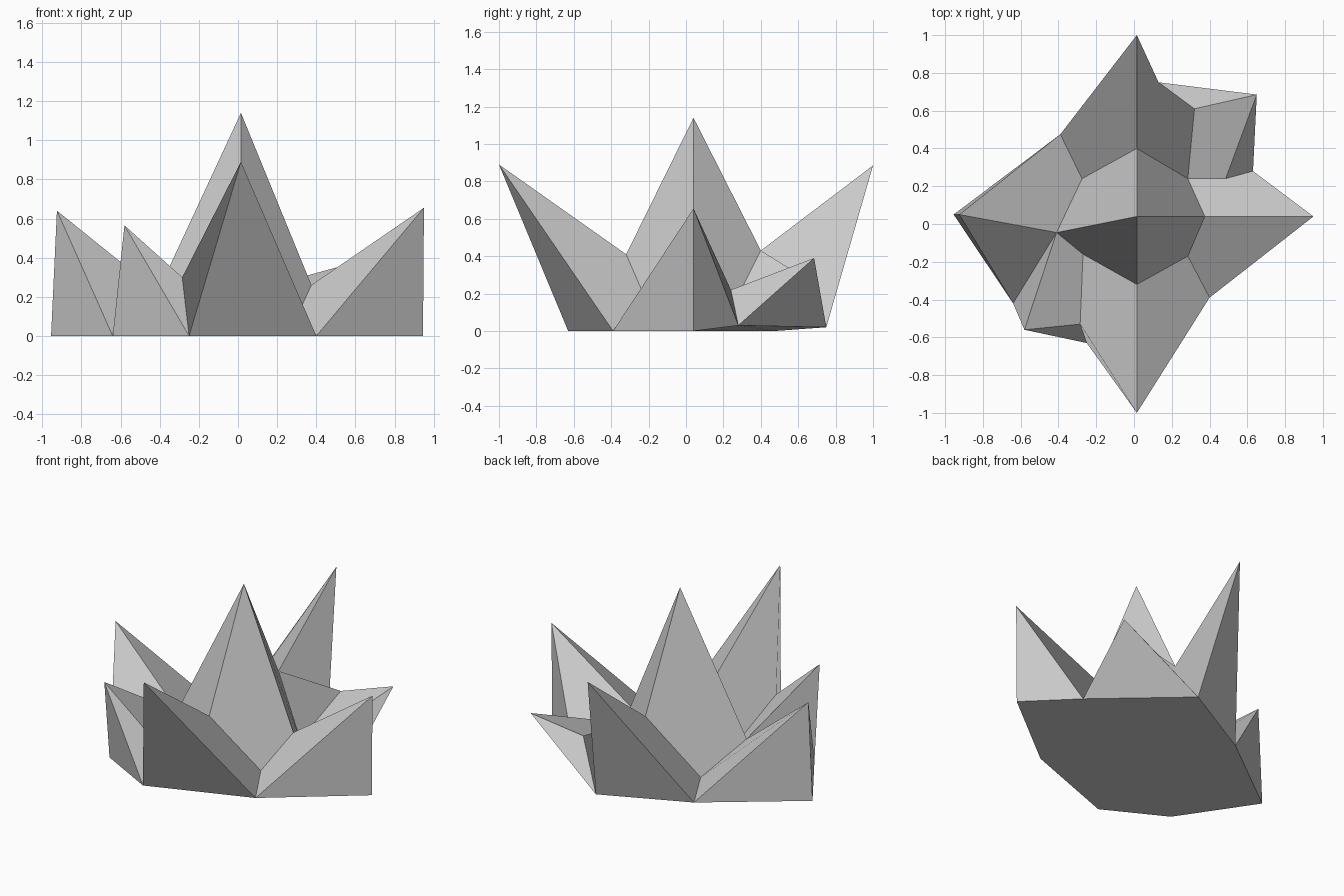
import bpy, bmesh

if "Cube" in bpy.data.objects:
    bpy.data.objects.remove(bpy.data.objects["Cube"])

# Named key points of the crystal cluster
POINTS = {
    # spike tips
    "apex": (.015, .04, 1.14), "tF": (.015, -1, .89), "tB": (.015, 1, .885),
    "tR": (.95, .04, .655), "tL": (-.925, .05, .64),
    "tBR": (.65, .685, .39), "tFL": (-.58, -.56, .565),
    # crests where the outer spikes' ridges meet the centre spike
    "cF": (.015, -.32, .41), "cB": (.015, .40, .43),
    "cR": (.375, .04, .26), "cL": (-.41, -.045, .225),
    # valleys between spikes
    "vFR": (.285, -.17, .065), "vBR": (.285, .24, .11),
    "vBL": (-.275, .24, .045), "vFL": (-.27, -.16, .13),
    "wB": (.32, .61, .30), "wR": (.485, .24, .22), "wF": (-.285, -.53, .30),
    # foot outline
    "fR": (.945, .04, 0), "f1": (.63, .28, .03), "f2": (.13, .75, .02),
    "f3": (-.39, .475, 0), "fL": (-.955, .05, 0), "f4": (-.64, -.42, 0),
    "f5": (-.25, -.63, 0), "f6": (.40, -.39, 0),
}

# Each spike: tip -> facets, each facet listing the points it runs to
SPIKES = {
    "apex": ["cR vBR cB", "cB vBL cL", "cL vFL cF", "cF vFR cR"],
    "tF": ["cF vFL wF f5", "f5 f6", "f6 vFR cF"],
    "tR": ["cR vFR f6", "f6 fR", "fR f1", "f1 wR vBR cR"],
    "tBR": ["vBR wR", "wR f1", "f1 f2", "f2 wB", "wB vBR"],
    "tB": ["cB vBR wB f2", "f2 f3", "f3 vBL cB"],
    "tL": ["cL vBL f3", "f3 fL", "fL f4", "f4 cL"],
    "tFL": ["cL f4", "f4 f5", "f5 wF", "wF vFL cL"],
}
# the quad on the small back-right spike is one facet
SPIKES["tBR"][0] = "wB vBR wR"
SPIKES["tBR"].pop()

FOOT = "fR f1 f2 f3 fL f4 f5 f6"

bm = bmesh.new()
v = {name: bm.verts.new(co) for name, co in POINTS.items()}


def facet(names):
    bm.faces.new([v[n] for n in names.split()])


# Spikes
for tip, facets in SPIKES.items():
    for f in facets:
        facet(tip + " " + f)

# Flat underside
facet(FOOT)

bmesh.ops.recalc_face_normals(bm, faces=bm.faces[:])
mesh = bpy.data.meshes.new("crystal_cluster")
bm.to_mesh(mesh)
bm.free()
bpy.context.collection.objects.link(bpy.data.objects.new("crystal_cluster", mesh))
